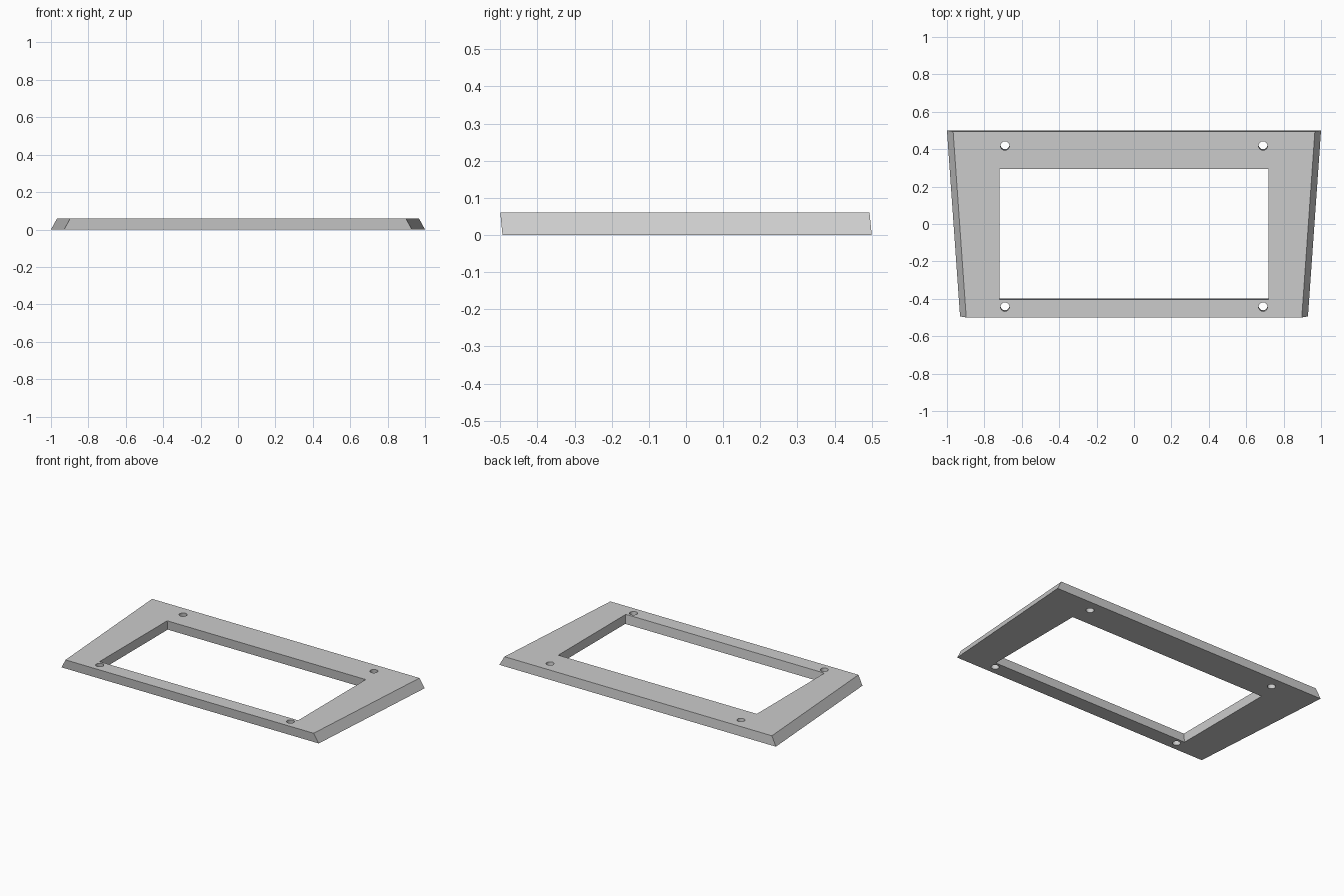
import bpy
import bmesh
from math import cos, sin, tau

cube = bpy.data.objects.get("Cube")
if cube:
    bpy.data.objects.remove(cube, do_unlink=True)

HEIGHT = 0.06
LEAN = -0.006      # forward lean of every wall, bottom to top
INSET = 0.033      # inward slope of the two side walls


def grey_material():
    mat = bpy.data.materials.new("plain grey")
    colour = (0.6, 0.6, 0.6, 1)
    mat.use_nodes = True
    mat.diffuse_color = colour
    mat.node_tree.nodes["Principled BSDF"].inputs["Base Color"].default_value = colour
    return mat


def circle(cx, cy, r, n=24):
    return [(cx + r * cos(tau * i / n), cy + r * sin(tau * i / n)) for i in range(n)]


def add_wall(bm, outline, inset=0):
    """Leaning wall around an outline; returns its bottom and top edges."""
    low = [bm.verts.new((x, y, 0)) for x, y in outline]
    high = [bm.verts.new((x - inset * (1 if x > 0 else -1), y + LEAN, HEIGHT))
            for x, y in outline]
    rims = ([], [])
    for i in range(len(outline)):
        j = (i + 1) % len(outline)
        bm.faces.new((low[i], low[j], high[j], high[i]))
        rims[0].append(bm.edges.get((low[i], low[j])))
        rims[1].append(bm.edges.get((high[i], high[j])))
    return rims


# Outer trapezium, window opening and four screw holes
bm = bmesh.new()
walls = [
    add_wall(bm, [(-0.93, -0.494), (0.93, -0.494), (1, 0.5), (-1, 0.5)], INSET),
    add_wall(bm, [(-0.718, -0.398), (0.718, -0.398), (0.718, 0.3), (-0.718, 0.3)]),
]
for x in (-0.69, 0.69):
    for y in (-0.437, 0.424):
        walls.append(add_wall(bm, circle(x, y, 0.024)))

# Flat bottom and top between the outlines
for side, up in ((0, -1), (1, 1)):
    rim = [edge for wall in walls for edge in wall[side]]
    bmesh.ops.triangle_fill(bm, edges=rim, use_beauty=True, normal=(0, 0, up))
bmesh.ops.recalc_face_normals(bm, faces=bm.faces)

mesh = bpy.data.meshes.new("frame_plate")
bm.to_mesh(mesh)
bm.free()
mesh.materials.append(grey_material())
plate = bpy.data.objects.new("frame_plate", mesh)
bpy.context.collection.objects.link(plate)

# Smooth the screw hole walls, keep all corners sharp
bpy.context.view_layer.objects.active = plate
plate.select_set(True)
bpy.ops.object.shade_smooth_by_angle(angle=0.6)
